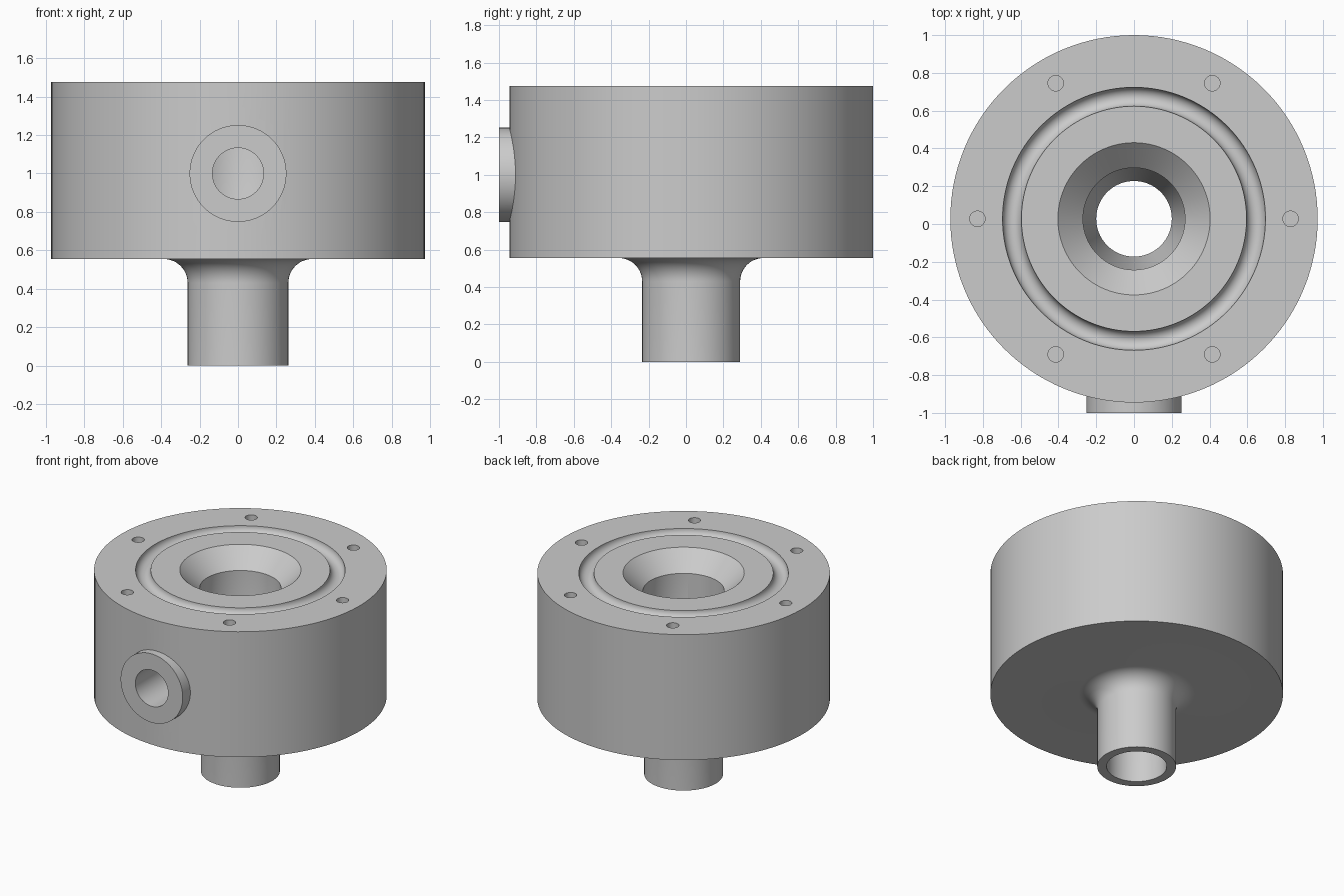
import bpy
import bmesh
from math import sin, cos, pi, radians
from mathutils import Matrix, Vector

cube = bpy.data.objects.get("Cube")
if cube:
    bpy.data.objects.remove(cube, do_unlink=True)

CENTRE_Y = 0.0275
BODY_R, BASE_Z, TOP_Z = 0.9725, 0.555, 1.475
STEM_R, BORE_R, CHAMBER_R = 0.262, 0.2, 0.27
SEGMENTS = 128

# Single machined metal colour
metal = bpy.data.materials.new("grey metal")
metal.use_nodes = True
GREY = (0.6, 0.6, 0.6, 1.0)
metal.diffuse_color = GREY
metal.node_tree.nodes["Principled BSDF"].inputs["Base Color"].default_value = GREY


def finish(name, bm):
    """Turn a bmesh into a linked object."""
    bmesh.ops.recalc_face_normals(bm, faces=bm.faces)
    mesh = bpy.data.meshes.new(name)
    bm.to_mesh(mesh)
    bm.free()
    mesh.materials.append(metal)
    obj = bpy.data.objects.new(name, mesh)
    bpy.context.collection.objects.link(obj)
    return obj


def lathe(name, profile):
    """Revolve a closed (radius, z) profile around the body axis."""
    bm = bmesh.new()
    rings = []
    for i in range(SEGMENTS):
        a = 2 * pi * i / SEGMENTS
        rings.append([bm.verts.new((r * cos(a), CENTRE_Y + r * sin(a), z))
                      for r, z in profile])
    n = len(profile)
    for i in range(SEGMENTS):
        a, b = rings[i], rings[(i + 1) % SEGMENTS]
        for j in range(n):
            k = (j + 1) % n
            bm.faces.new((a[j], b[j], b[k], a[k]))
    return finish(name, bm)


def rod(name, start, end, radius, segments=64):
    """Solid cylinder between two points."""
    start, end = Vector(start), Vector(end)
    axis = end - start
    turn = axis.to_track_quat('Z', 'Y').to_matrix().to_4x4()
    bm = bmesh.new()
    bmesh.ops.create_cone(bm, cap_ends=True, segments=segments, radius1=radius,
                          radius2=radius, depth=axis.length,
                          matrix=Matrix.Translation((start + end) / 2) @ turn)
    return finish(name, bm)


def combine(target, tool, operation):
    """Apply a boolean and discard the tool."""
    tool.hide_render = True
    mod = target.modifiers.new(operation.title(), 'BOOLEAN')
    mod.operation = operation
    mod.solver = 'EXACT'
    mod.object = tool
    bpy.context.view_layer.objects.active = target
    bpy.ops.object.modifier_apply(modifier=mod.name)
    bpy.data.objects.remove(tool, do_unlink=True)


def arc(r, z, radius, start, end, steps):
    """Points on a profile arc, angles in degrees."""
    angles = [radians(start + (end - start) * i / steps) for i in range(steps + 1)]
    return [(r + radius * cos(a), z + radius * sin(a)) for a in angles]


# Body: stem, fillet, drum, ring groove, funnel, chamber and outlet bore
FILLET = 0.125
profile = [(BORE_R, 0), (STEM_R, 0)]
profile += arc(STEM_R + FILLET, BASE_Z - FILLET, FILLET, 180, 90, 12)
profile += [(BODY_R, BASE_Z), (BODY_R, TOP_Z)]
profile += arc(0.646, TOP_Z, 0.05, 0, -180, 16)
profile += [(0.403, TOP_Z), (CHAMBER_R, 1.345), (CHAMBER_R, 0.8), (BORE_R, 0.6)]
body = lathe("valve_body", profile)

# Front port: raised boss with a hole into the chamber
PORT_Z = 1.0
boss = rod("port_boss", (0, -1, PORT_Z), (0, -0.75, PORT_Z), 0.252)
combine(body, boss, 'UNION')
port = rod("port_cutter", (0, -1.1, PORT_Z), (0, CENTRE_Y, PORT_Z), 0.133)
combine(body, port, 'DIFFERENCE')

# Six blind bolt holes around the rim
for i in range(6):
    a = i * pi / 3
    x, y = 0.829 * cos(a), CENTRE_Y + 0.829 * sin(a)
    hole = rod("bolt_cutter", (x, y, TOP_Z - 0.22), (x, y, TOP_Z + 0.1), 0.041, 32)
    combine(body, hole, 'DIFFERENCE')

# Smooth round walls, crisp machined edges
bpy.ops.object.select_all(action='DESELECT')
body.select_set(True)
bpy.context.view_layer.objects.active = body
bpy.ops.object.shade_smooth_by_angle(angle=radians(20))
